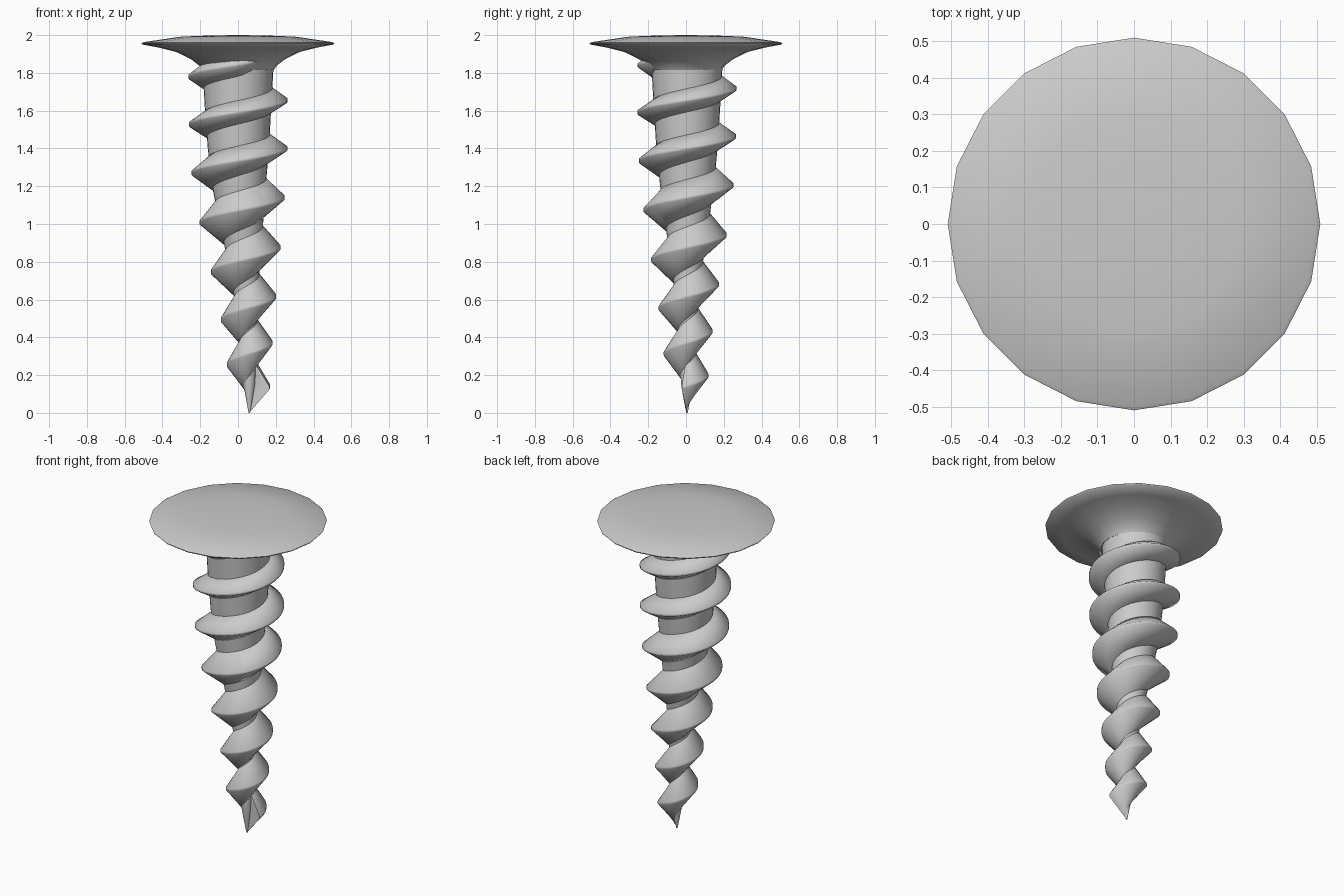
import bpy, bmesh, math

if "Cube" in bpy.data.objects:
    bpy.data.objects.remove(bpy.data.objects["Cube"])

# height, axis x, core radius, crest radius, thread half width
STATIONS = [
    (0.00, 0.060, 0.004, 0.105, 0.125),
    (0.14, 0.060, 0.030, 0.110, 0.125),
    (0.25, 0.058, 0.038, 0.117, 0.120),
    (0.50, 0.050, 0.052, 0.142, 0.118),
    (0.75, 0.035, 0.078, 0.180, 0.115),
    (1.00, 0.018, 0.115, 0.220, 0.112),
    (1.20, 0.005, 0.142, 0.247, 0.095),
    (1.40, 0.002, 0.162, 0.260, 0.075),
    (1.60, 0.000, 0.175, 0.263, 0.065),
    (1.90, 0.000, 0.192, 0.263, 0.065),
]
# turn number (0 = +x) and height of the thread crest
CLIMB = [(-0.1, 0.118), (0, 0.14), (1, 0.37), (2, 0.615), (3, 0.875),
         (4, 1.14), (5, 1.40), (6, 1.655), (7, 1.905)]


def sample(table, v):
    v = min(max(v, table[0][0]), table[-1][0])
    for a, b in zip(table, table[1:]):
        if v <= b[0]:
            f = (v - a[0]) / (b[0] - a[0])
            return [p + (q - p) * f for p, q in zip(a[1:], b[1:])]


def skin(name, rings, closed_ring=True, angle=40):
    """Join successive closed rings of points and cap both ends."""
    bm = bmesh.new()
    vs = [[bm.verts.new(p) for p in r] for r in rings]
    n = len(vs[0])
    for a, b in zip(vs, vs[1:]):
        for i in range(n):
            j = (i + 1) % n
            bm.faces.new((a[i], a[j], b[j], b[i]))
    bm.faces.new(vs[0][::-1])
    bm.faces.new(vs[-1])
    bmesh.ops.recalc_face_normals(bm, faces=bm.faces)
    me = bpy.data.meshes.new(name)
    bm.to_mesh(me)
    bm.free()
    ob = bpy.data.objects.new(name, me)
    bpy.context.collection.objects.link(ob)
    bpy.ops.object.select_all(action='DESELECT')
    ob.select_set(True)
    bpy.context.view_layer.objects.active = ob
    bpy.ops.object.shade_smooth_by_angle(angle=math.radians(angle))
    return ob


def circle(cx, cy, z, r, n):
    return [(cx + r * math.cos(2 * math.pi * i / n),
             cy + r * math.sin(2 * math.pi * i / n), z) for i in range(n)]


CY = 0.005

# Tapered core, slightly bent toward the tip
core = []
for k in range(39):
    z = 1.9 * k / 38
    cx, r, _, _ = sample(STATIONS, z)
    core.append(circle(cx, CY, z, r, 32))
skin("screw_core", core)

# Helical thread: a wedge section swept up the core
STEPS, T0, T1 = 36, -0.04, 6.88
count = int((T1 - T0) * STEPS)
thread = []
for k in range(count + 1):
    t = T0 + (T1 - T0) * k / count
    ang = 2 * math.pi * t
    z = sample(CLIMB, t)[0]
    cx, r, crest, half = sample(STATIONS, z)
    fade = min(1, (T1 + 0.02 - t) / 0.14)      # run-out under the head
    crest = r + (crest - r) * fade
    half *= 0.4 + 0.6 * fade
    ring = []
    for dz, is_crest in ((-half, 0), (-0.007, 1), (0.007, 1), (half, 0)):
        if is_crest:
            x0, rad = cx, crest
        else:
            x0, rad = sample(STATIONS, z + dz)[:2]
            rad *= 0.97
        ring.append((x0 + rad * math.cos(ang), CY + rad * math.sin(ang),
                     max(0, z + dz)))
    # inner points keep the wedge rooted inside the core
    for dz in (half * 0.8, -half * 0.8):
        x0, rad = sample(STATIONS, z + dz)[:2]
        ring.append((x0 + rad * 0.5 * math.cos(ang),
                     CY + rad * 0.5 * math.sin(ang), max(0, z + dz)))
    thread.append(ring)
skin("screw_thread", thread, angle=60)

# Broad 20-sided head with a flared underside and shallow domed top
HEAD = [(0.19, 1.815), (0.205, 1.838), (0.25, 1.873), (0.33, 1.912),
        (0.42, 1.934), (0.505, 1.950), (0.51, 1.957), (0.50, 1.963),
        (0.33, 1.988), (0.30, 1.992), (0.15, 1.998), (0.01, 2.0)]
skin("screw_head", [circle(0, 0, z, r, 20) for r, z in HEAD], angle=50)
